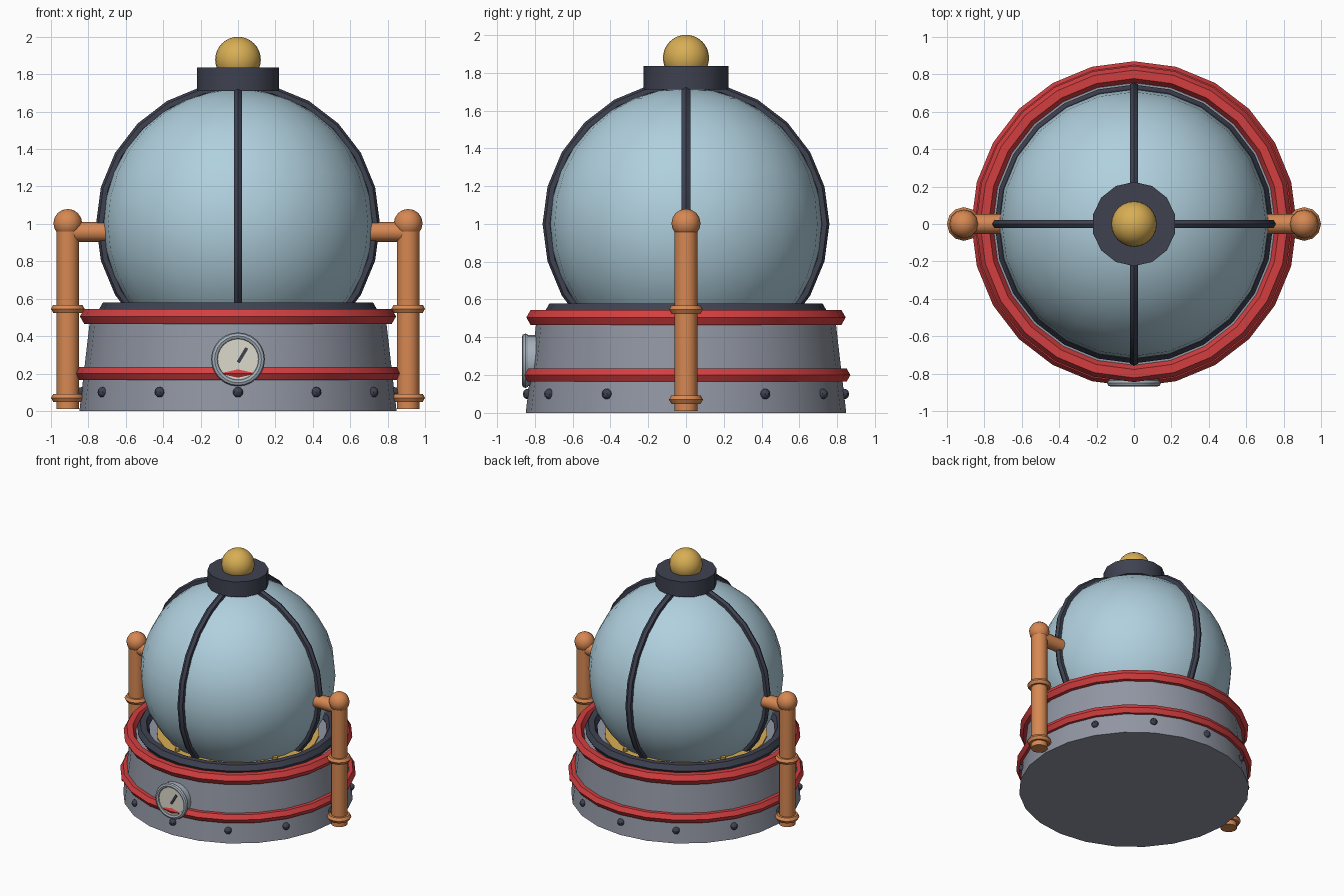
import bpy, bmesh
from math import radians, sin, cos, pi

if "Cube" in bpy.data.objects:
    bpy.data.objects.remove(bpy.data.objects["Cube"])


def mat(name, r, g, b):
    m = bpy.data.materials.new(name)
    lin = [((c / 255 + 0.055) / 1.055) ** 2.4 for c in (r, g, b)]
    m.diffuse_color = (*lin, 1)
    m.use_nodes = True
    m.node_tree.nodes["Principled BSDF"].inputs["Base Color"].default_value = m.diffuse_color
    return m


GLASS = mat("pale_blue_glass", 176, 208, 222)
RED = mat("red_trim", 212, 62, 64)
COPPER = mat("copper", 215, 136, 82)
GOLD = mat("gold", 216, 174, 84)
DARK = mat("dark_iron", 62, 65, 80)
GREY = mat("grey_metal", 145, 150, 163)
SILVER = mat("silver_rim", 165, 175, 186)
CREAM = mat("cream_dial", 220, 218, 204)


def finish(name, material):
    ob = bpy.context.object
    ob.name = name
    ob.data.materials.append(material)
    bpy.ops.object.shade_smooth_by_angle(angle=radians(35))
    return ob


def cyl(name, material, loc, r, h, n=24, r2=None, rot=(0, 0, 0)):
    bpy.ops.mesh.primitive_cone_add(vertices=n, radius1=r, radius2=r if r2 is None else r2,
                                    depth=h, location=loc, rotation=rot)
    return finish(name, material)


def ball(name, material, loc, r, n=24, rings=16):
    bpy.ops.mesh.primitive_uv_sphere_add(segments=n, ring_count=rings, radius=r, location=loc)
    return finish(name, material)


def ring(name, material, loc, R, r, n=24, m=6, rot=(0, 0, 0)):
    bpy.ops.mesh.primitive_torus_add(major_segments=n, minor_segments=m, major_radius=R,
                                     minor_radius=r, location=loc, rotation=rot)
    return finish(name, material)


# Tapered base with trim rings
cyl("base_drum", GREY, (0, 0, 0.25), 0.848, 0.5, r2=0.79)
ring("lower_red_band", RED, (0, 0, 0.2), 0.83, 0.04)
ring("upper_red_band", RED, (0, 0, 0.505), 0.80, 0.045)
ring("dome_seat_ring", DARK, (0, 0, 0.54), 0.70, 0.045)
cyl("gold_floor_plate", GOLD, (0, 0, 0.497), 0.6, 0.03)
for i, a in enumerate((-109, -25, 71, 155)):
    a = radians(a)
    cyl(f"floor_bolt_{i}", GOLD, (0.55 * cos(a), 0.55 * sin(a), 0.52), 0.02, 0.03, 8)

# Rivets around the foot
for i in range(12):
    a = i * pi / 6
    ball(f"rivet_{i}", DARK, (0.835 * cos(a), 0.835 * sin(a), 0.1), 0.028, 8, 6)

# Dome and its cage of ribs
ball("glass_dome", GLASS, (0, 0, 1), 0.72)
for name, turn in (("side_ribs", 0), ("front_back_ribs", pi / 2)):
    ob = ring(name, DARK, (0, 0, 1), 0.733, 0.026, rot=(pi / 2, 0, turn))
    bm = bmesh.new()
    bm.from_mesh(ob.data)
    # local y is world z: drop the part buried in the base
    low = [v for v in bm.verts if v.co.y < -0.56]
    bmesh.ops.delete(bm, geom=low, context="VERTS")
    bm.to_mesh(ob.data)
    bm.free()

# Cap and finial
cyl("top_cap", DARK, (0, 0, 1.773), 0.225, 0.124, 14)
ball("finial_ball", GOLD, (0, 0, 1.878), 0.122)

# Copper pipes on both sides
for side, s in (("left", -1), ("right", 1)):
    x = 0.91 * s
    cyl(f"{side}_pipe", COPPER, (x, 0, 0.505), 0.061, 0.99, 12)
    ball(f"{side}_pipe_elbow", COPPER, (x, 0, 1.003), 0.077, 12, 8)
    cyl(f"{side}_pipe_inlet", COPPER, (0.805 * s, 0, 0.957), 0.053, 0.21, 12, rot=(0, pi / 2, 0))
    for part, z in (("lower", 0.07), ("upper", 0.546)):
        ring(f"{side}_{part}_collar", COPPER, (x, 0, z), 0.065, 0.025, 12)

# Pressure gauge on the front
FACING = (pi / 2, 0, 0)
cyl("gauge_body", SILVER, (0, -0.81, 0.276), 0.135, 0.08, 24, rot=FACING)
ring("gauge_rim", SILVER, (0, -0.85, 0.276), 0.125, 0.019, 24, 8, rot=FACING)
cyl("gauge_dial", CREAM, (0, -0.85, 0.276), 0.115, 0.014, 24, rot=FACING)
bpy.ops.mesh.primitive_cube_add(size=1, location=(0.024, -0.86, 0.298), rotation=(0, radians(31), 0))
bpy.context.object.scale = (0.018, 0.01, 0.09)
finish("gauge_needle", DARK)
